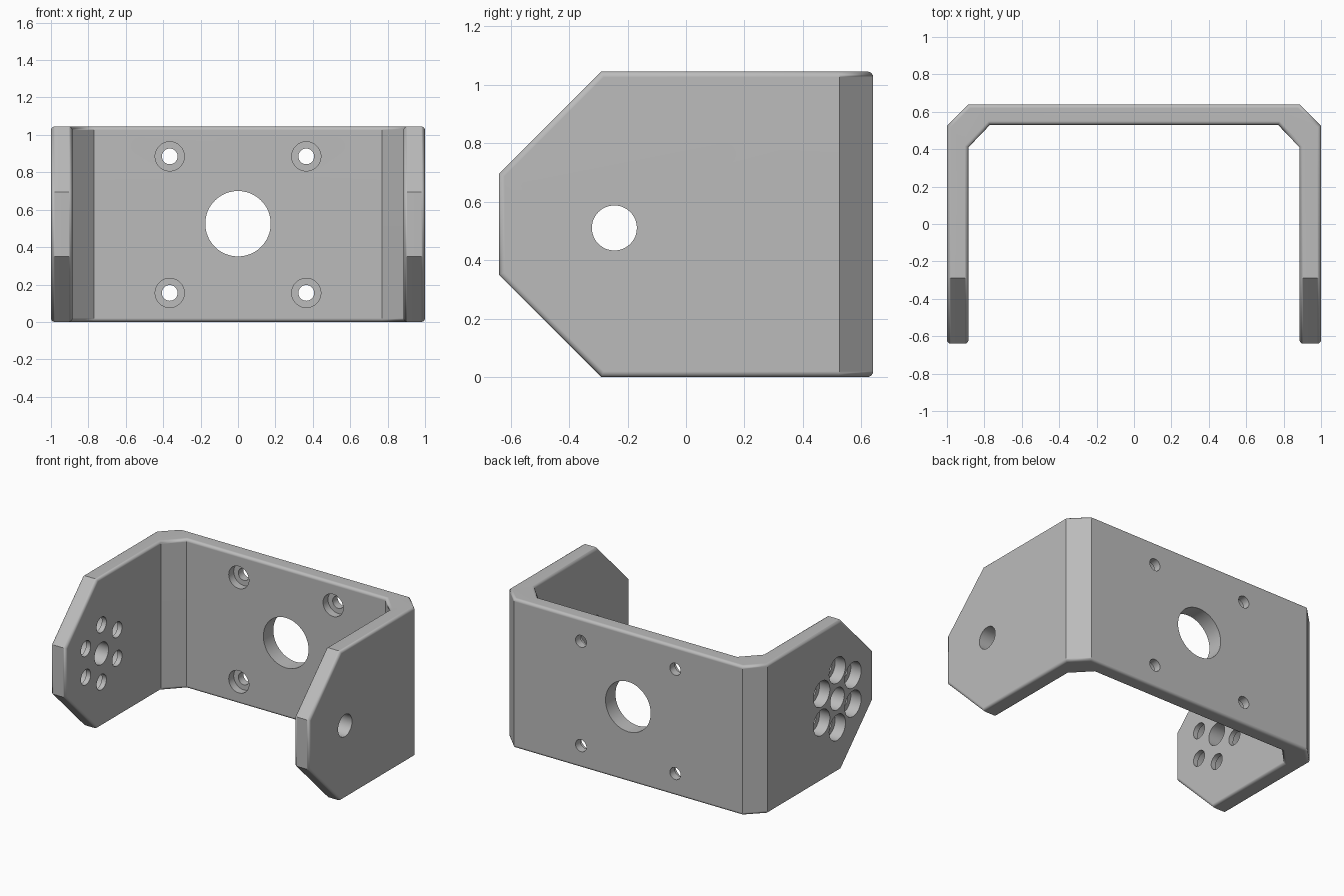
import bpy, bmesh
from math import pi, sin, cos, radians
from mathutils import Vector

if "Cube" in bpy.data.objects:
    bpy.data.objects.remove(bpy.data.objects["Cube"])

HEIGHT, FRONT, BACK = 1.045, -0.64, 0.64

grey = bpy.data.materials.new("matte grey")
grey.use_nodes = True
grey.diffuse_color = (0.5, 0.5, 0.5, 1)
grey.node_tree.nodes["Principled BSDF"].inputs["Base Color"].default_value = (0.5, 0.5, 0.5, 1)

# U-shaped plan, mirrored across x, extruded upwards
half = [(0.885, BACK), (1, 0.525), (1, FRONT), (0.885, FRONT), (0.885, 0.41), (0.77, 0.53)]
plan = half + [(-x, y) for x, y in reversed(half)]
bm = bmesh.new()
base = bm.faces.new([bm.verts.new((x, y, 0)) for x, y in plan])
top = bmesh.ops.extrude_face_region(bm, geom=[base])["geom"]
bmesh.ops.translate(bm, vec=(0, 0, HEIGHT), verts=[v for v in top if isinstance(v, bmesh.types.BMVert)])
bmesh.ops.recalc_face_normals(bm, faces=bm.faces)

# Sloped corners at the front of both arms
for z, up in ((HEIGHT, 1), (0, -1)):
    bmesh.ops.bisect_plane(bm, geom=bm.verts[:] + bm.edges[:] + bm.faces[:],
                           plane_co=(0, -0.29, z), plane_no=(0, -1, up), clear_outer=True)
    bmesh.ops.holes_fill(bm, edges=[e for e in bm.edges if e.is_boundary], sides=0)
bmesh.ops.recalc_face_normals(bm, faces=bm.faces)
bm.normal_update()


# Rounded rim all along the sheet outline, bends stay crisp
def is_rim(face):
    return abs(face.normal.z) > 0.5 or face.calc_center_median().y < FRONT + 0.01


rim = [e for e in bm.edges if len(e.link_faces) == 2
       and is_rim(e.link_faces[0]) != is_rim(e.link_faces[1])]
bmesh.ops.bevel(bm, geom=rim, offset=0.02, segments=4, profile=0.5, affect='EDGES')
mesh = bpy.data.meshes.new("bracket")
bm.to_mesh(mesh)
bm.free()
bracket = bpy.data.objects.new("bracket", mesh)
bpy.context.collection.objects.link(bracket)
mesh.materials.append(grey)
bpy.context.view_layer.objects.active = bracket


def drill(axis, start, end, radius):
    """Cut a round hole along x or y between two points on that axis."""
    mid = (Vector(start) + Vector(end)) / 2
    turn = (0, pi / 2, 0) if axis == "x" else (pi / 2, 0, 0)
    bpy.ops.mesh.primitive_cylinder_add(vertices=48, radius=radius, location=mid, rotation=turn,
                                        depth=(Vector(end) - Vector(start)).length)
    cutter = bpy.context.object
    cutter.name = "hole_cutter"
    cutter.hide_render = True
    mod = bracket.modifiers.new("hole", 'BOOLEAN')
    mod.operation, mod.solver, mod.object = 'DIFFERENCE', 'EXACT', cutter
    bpy.context.view_layer.objects.active = bracket
    bpy.ops.object.modifier_apply(modifier=mod.name)
    bpy.data.objects.remove(cutter)


# Back plate: large opening and four counterbored screw holes
drill("y", (0, 0.45, 0.525), (0, 0.75, 0.525), 0.175)
for x in (-0.365, 0.365):
    for z in (0.155, 0.885):
        drill("y", (x, 0.45, z), (x, 0.75, z), 0.042)
        drill("y", (x, 0.45, z), (x, 0.585, z), 0.078)

# Pivot holes through both arms
PY, PZ = -0.245, 0.51
for side in (-1, 1):
    drill("x", (side * 0.8, PY, PZ), (side * 1.1, PY, PZ), 0.077)

# Ring of six holes in the right arm, widened from the outside
for i in range(6):
    a = radians(90 + 60 * i)
    y, z = PY + 0.2 * cos(a), PZ + 0.2 * sin(a)
    drill("x", (-1.1, y, z), (-0.8, y, z), 0.054)
    drill("x", (-1.1, y, z), (-0.92, y, z), 0.09)

# Smooth rounds and hole walls, flat plates
bpy.ops.object.select_all(action='DESELECT')
bracket.select_set(True)
bpy.context.view_layer.objects.active = bracket
bpy.ops.object.shade_smooth_by_angle(angle=radians(40))
weighted = bracket.modifiers.new("flat plate shading", 'WEIGHTED_NORMAL')
weighted.keep_sharp = True
